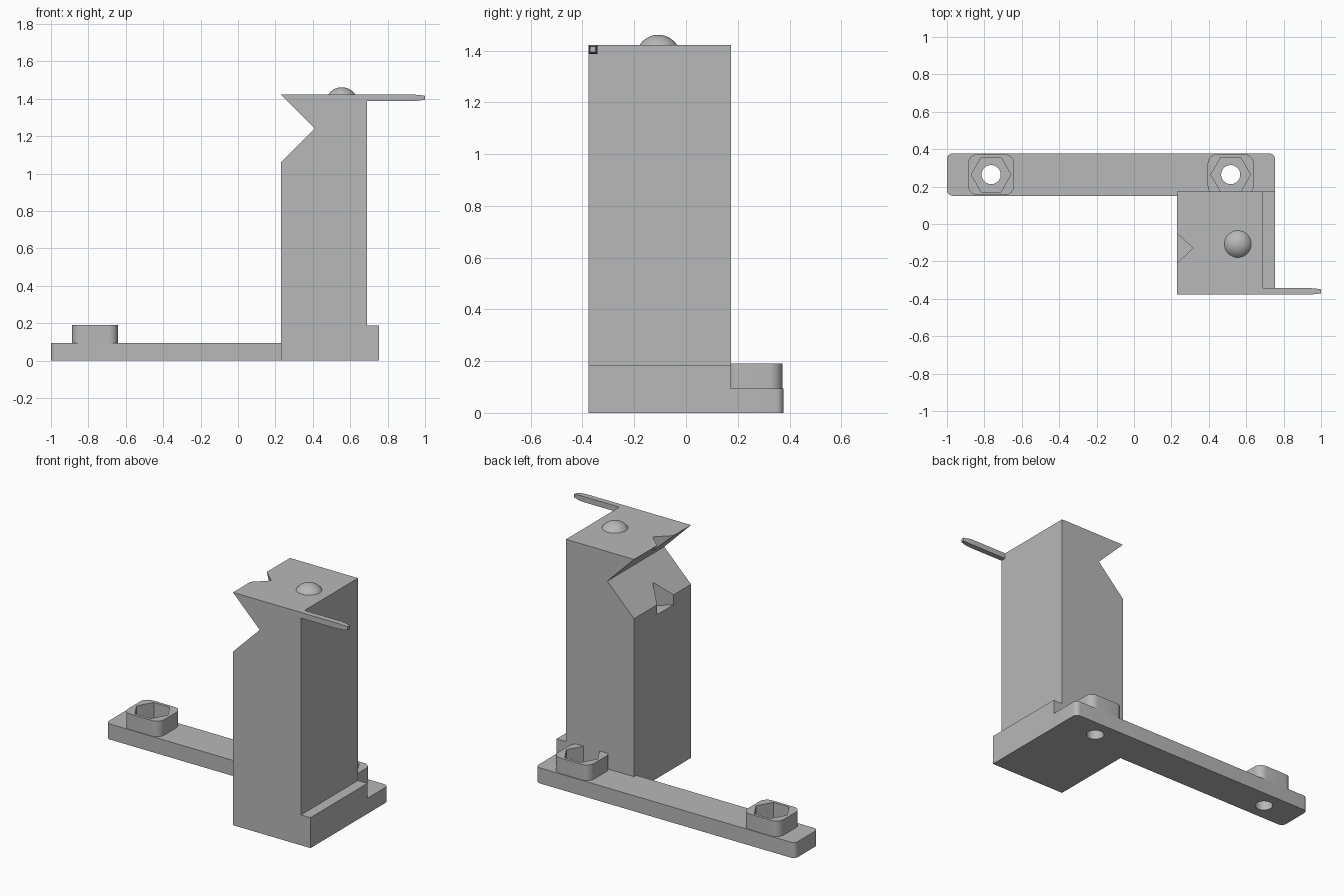
import bpy, bmesh, math
from mathutils import Matrix

if "Cube" in bpy.data.objects:
    bpy.data.objects.remove(bpy.data.objects["Cube"], do_unlink=True)

grey = bpy.data.materials.new("plain grey")
grey.use_nodes = True
COLOUR = (0.48, 0.48, 0.48, 1)
grey.diffuse_color = COLOUR
grey.node_tree.nodes["Principled BSDF"].inputs["Base Color"].default_value = COLOUR


def add_object(name, bm):
    bmesh.ops.recalc_face_normals(bm, faces=bm.faces)
    mesh = bpy.data.meshes.new(name)
    bm.to_mesh(mesh)
    bm.free()
    mesh.materials.append(grey)
    obj = bpy.data.objects.new(name, mesh)
    bpy.context.collection.objects.link(obj)
    return obj


def prism(name, outline, low, high, axis="z"):
    """Extrude a closed outline along z, or an x-z outline along y."""
    place = (lambda p: (*p, low)) if axis == "z" else (lambda p: (p[0], low, p[1]))
    bm = bmesh.new()
    face = bm.faces.new([bm.verts.new(place(p)) for p in outline])
    top = bmesh.ops.extrude_face_region(bm, geom=[face])["geom"]
    shift = (0, 0, high - low) if axis == "z" else (0, high - low, 0)
    bmesh.ops.translate(bm, vec=shift, verts=[v for v in top if isinstance(v, bmesh.types.BMVert)])
    return add_object(name, bm)


def rounded(x0, x1, y0, y1, r, steps=8):
    corners = [(x1 - r, y1 - r), (x0 + r, y1 - r), (x0 + r, y0 + r), (x1 - r, y0 + r)]
    return [(cx + r * math.cos(a), cy + r * math.sin(a))
            for i, (cx, cy) in enumerate(corners)
            for a in [math.pi / 2 * (i + k / steps) for k in range(steps + 1)]]


def polygon(cx, cy, r, sides):
    return [(cx + r * math.cos(math.tau * i / sides), cy + r * math.sin(math.tau * i / sides))
            for i in range(sides)]


def cut(obj, cutter):
    mod = obj.modifiers.new("cut", "BOOLEAN")
    mod.operation = "DIFFERENCE"
    mod.solver = "EXACT"
    mod.object = cutter
    select(obj)
    bpy.ops.object.modifier_apply(modifier=mod.name)
    bpy.data.objects.remove(cutter, do_unlink=True)


def select(obj):
    bpy.ops.object.select_all(action="DESELECT")
    obj.select_set(True)
    bpy.context.view_layer.objects.active = obj


def smooth(obj):
    select(obj)
    bpy.ops.object.shade_smooth_by_angle(angle=math.radians(30))


FRONT, BACK, TOP = -0.377, 0.173, 1.422
BAR_TOP, HOLE_Y = 0.095, 0.264

# Tower with stepped foot and sideways V notch
tower = prism("tower", [(0.23, 0), (0.754, 0), (0.754, 0.186), (0.69, 0.186), (0.69, TOP),
                        (0.23, TOP), (0.411, 1.241), (0.23, 1.06)], FRONT, BACK, "y")
# Upright V groove through both lips of the notch
cut(tower, prism("groove_cutter", [(0.315, -0.129), (0.215, -0.223), (0.215, -0.035)], 1.0, 1.6))

# Mounting bar with two through holes and hexagonal nut sockets
bar = prism("mounting_bar", rounded(-1, 0.754, 0.151, 0.377, 0.03), 0, BAR_TOP)
for side, x in (("right", -0.764), ("left", 0.517)):
    cut(bar, prism("hole_cutter", polygon(x, HOLE_Y, 0.051, 40), -0.1, 0.3))
    socket = prism(side + "_nut_socket",
                   rounded(x - 0.123, x + 0.123, HOLE_Y - 0.109, HOLE_Y + 0.109, 0.05),
                   BAR_TOP, 0.19)
    cut(socket, prism("hex_cutter", polygon(x, HOLE_Y, 0.106, 6), 0, 0.3))
    smooth(socket)
smooth(bar)

# Domed button on top of the tower
bm = bmesh.new()
bmesh.ops.create_uvsphere(bm, u_segments=40, v_segments=40, radius=0.086,
                          matrix=Matrix.Translation((0.555, -0.107, 1.375)))
bmesh.ops.bisect_plane(bm, geom=bm.verts[:] + bm.edges[:] + bm.faces[:],
                       plane_co=(0, 0, TOP - 0.002), plane_no=(0, 0, 1), clear_inner=True)
smooth(add_object("dome_button", bm))

# Thin square pointer with a tapered tip
HALF = 0.0172
bm = bmesh.new()
sections = [(0.66, HALF), (0.935, HALF), (0.965, HALF * 0.9), (1.0, HALF * 0.6)]
rings = [[bm.verts.new((x, FRONT + HALF + h * sy, TOP - HALF + h * sz))
          for sy, sz in ((-1, -1), (1, -1), (1, 1), (-1, 1))] for x, h in sections]
for a, b in zip(rings, rings[1:]):
    for i in range(4):
        bm.faces.new((a[i], a[(i + 1) % 4], b[(i + 1) % 4], b[i]))
bm.faces.new(rings[0])
bm.faces.new(rings[-1])
add_object("pointer", bm)
